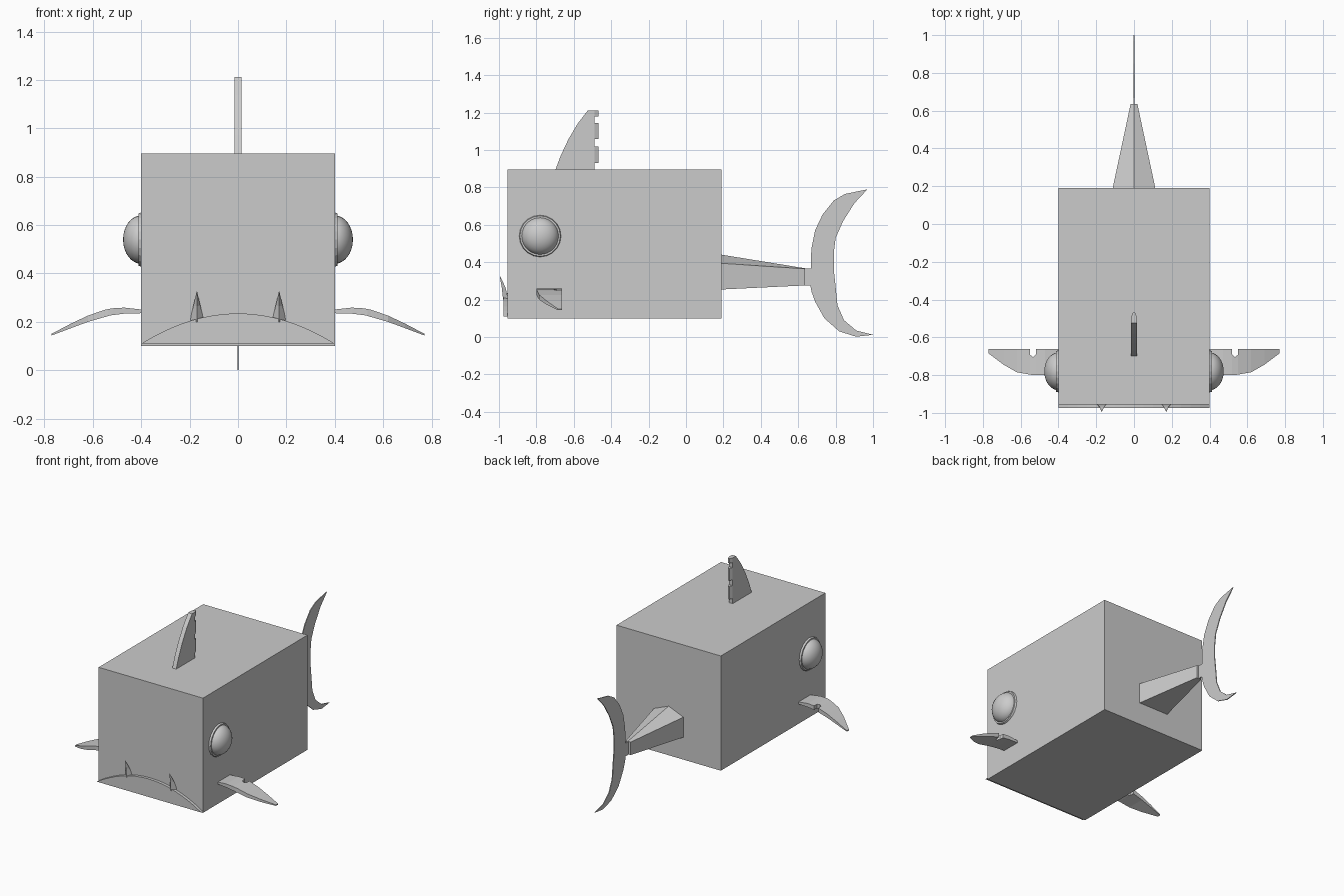
import bpy, bmesh, math
from mathutils import Matrix

if "Cube" in bpy.data.objects:
    bpy.data.objects.remove(bpy.data.objects["Cube"])


def finish(name, bm, mirror=False, smooth=False):
    bmesh.ops.recalc_face_normals(bm, faces=bm.faces)
    me = bpy.data.meshes.new(name)
    bm.to_mesh(me)
    bm.free()
    ob = bpy.data.objects.new(name, me)
    bpy.context.collection.objects.link(ob)
    if smooth:
        me.shade_smooth()
    if mirror:
        m = ob.modifiers.new("Mirror", 'MIRROR')
        m.use_mirror_merge = False
    return ob


def loft(bm, sections):
    """Skin matching rings of points and cap both ends."""
    rings = [[bm.verts.new(p) for p in s] for s in sections]
    n = len(rings[0])
    for a, b in zip(rings, rings[1:]):
        for i in range(n):
            j = (i + 1) % n
            bm.faces.new((a[i], a[j], b[j], b[i]))
    bm.faces.new(rings[0])
    bm.faces.new(rings[-1])


def plate(bm, profile, half):
    """Flat plate from a (y, z) profile, centred on x = 0."""
    loft(bm, [[(x, y, z) for y, z in profile] for x in (-half, half)])


# Box body
bm = bmesh.new()
loft(bm, [[(x, y, z) for x, z in ((-.4, .1), (.4, .1), (.4, .895), (-.4, .895))]
          for y in (-.955, .19)])
finish("body", bm)

# Arched mouth
bm = bmesh.new()
arch = []
for i in range(17):
    x = -.4 + .05 * i
    arch.append((x, .11 + .125 * (1 - (x / .4) ** 2)))
loft(bm, [[(x, y, z) for x, z in arch] for y in (-.975, -.95)])
finish("mouth", bm)

# Pair of forward-curving teeth: z, half width, front y, back y
bm = bmesh.new()
loft(bm, [[(.17 - w, b, z), (.17 + w, b, z), (.17, f, z)] for z, w, f, b in
          ((.2, .03, -.978, -.95), (.265, .015, -.985, -.965), (.325, .001, -.996, -.993))])
finish("teeth", bm, mirror=True)

# Top fin with a notched, wedge-shaped rear edge
bm = bmesh.new()
plate(bm, [(-.70, .89), (-.67, .97), (-.63, 1.055), (-.58, 1.14), (-.525, 1.212),
           (-.49, 1.212), (-.49, .89)], .015)
for z0, z1 in ((.93, 1.02), (1.06, 1.145), (1.18, 1.212)):
    loft(bm, [[(-.015, -.49, z), (.015, -.49, z), (.005, -.468, z), (-.005, -.468, z)]
              for z in (z0, z1)])
finish("top_fin", bm)

# Drooping side fins: x, front y, back y, upper z, lower z
bm = bmesh.new()
cols = [(.39, -.79, -.662, .25, .236), (.47, -.798, -.662, .259, .234),
        (.519, -.80, -.662, .256, .228), (.52, -.80, -.692, .256, .228),
        (.535, -.80, -.705, .253, .225), (.55, -.797, -.692, .25, .220),
        (.551, -.797, -.662, .25, .220), (.62, -.785, -.662, .226, .200),
        (.69, -.745, -.662, .193, .174), (.77, -.685, -.662, .151, .144)]
loft(bm, [[(x, f, u), (x, b, u), (x, b, l), (x, f, l)] for x, f, b, u, l in cols])
finish("side_fins", bm, mirror=True)

# Tapering tail stalk with a ridged top
bm = bmesh.new()
loft(bm, [[(-w, y, lo), (w, y, lo), (w, y, mid), (0, y, top), (-w, y, mid)]
          for y, w, lo, mid, top in ((.18, .115, .254, .395, .442),
                                     (.635, .018, .276, .365, .368))])
finish("tail_stalk", bm)

# Thin crescent tail
bm = bmesh.new()
plate(bm, [(.62, .276), (.665, .275), (.672, .24), (.69, .19), (.74, .10), (.82, .03),
           (.91, .002), (1.0, .012), (.91, .035), (.845, .09), (.81, .17), (.80, .27),
           (.79, .36), (.79, .45), (.80, .53), (.84, .62), (.90, .715), (.97, .79),
           (.85, .765), (.79, .73), (.73, .655), (.69, .57), (.67, .47), (.668, .366),
           (.62, .368)], .003)
finish("tail_fin", bm)

# Eye rims and domed eyeballs
turn = Matrix.Rotation(math.pi / 2, 4, 'Y')
bm = bmesh.new()
bmesh.ops.create_cone(bm, cap_ends=True, segments=20, radius1=.115, radius2=.108, depth=.022,
                      matrix=Matrix.Translation((.401, -.78, .54)) @ turn)
finish("eye_rims", bm, mirror=True)
bm = bmesh.new()
bmesh.ops.create_uvsphere(bm, u_segments=28, v_segments=16, radius=.1,
                          matrix=Matrix.Translation((.4, -.78, .54))
                          @ Matrix.Diagonal((.75, 1, 1, 1)) @ turn)
bmesh.ops.bisect_plane(bm, geom=bm.verts[:] + bm.edges[:] + bm.faces[:], dist=1e-5,
                       plane_co=(.395, 0, 0), plane_no=(-1, 0, 0), clear_outer=True)
finish("eyeballs", bm, mirror=True, smooth=True)
